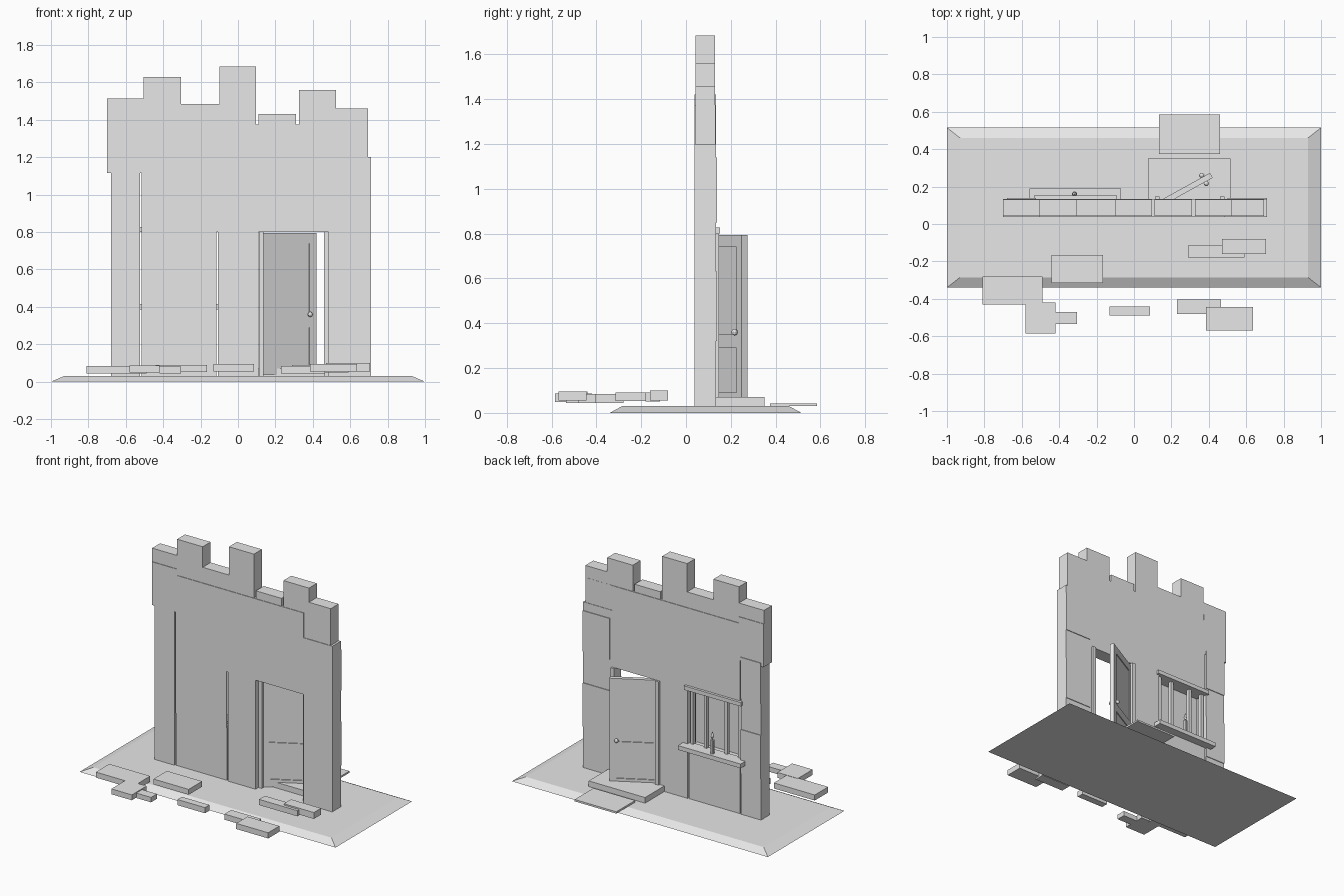
import bpy, bmesh, math
from mathutils import Vector, Matrix

stone = bpy.data.materials.new("plain_grey")
stone.diffuse_color = (0.8, 0.8, 0.8, 1)


def finish(name, bm):
    bmesh.ops.recalc_face_normals(bm, faces=bm.faces)
    me = bpy.data.meshes.new(name)
    bm.to_mesh(me)
    bm.free()
    me.materials.append(stone)
    ob = bpy.data.objects.new(name, me)
    bpy.context.collection.objects.link(ob)
    return ob


def box(name, x0, x1, y0, y1, z0, z1, inset=(0, 0)):
    """Box between two corners; inset shrinks the top face."""
    bm = bmesh.new()
    bmesh.ops.create_cube(bm, size=1)
    c = Vector(((x0 + x1) / 2, (y0 + y1) / 2, (z0 + z1) / 2))
    for v in bm.verts:
        top = v.co.z > 0
        sx = (x1 - x0) - (2 * inset[0] if top else 0)
        sy = (y1 - y0) - (2 * inset[1] if top else 0)
        v.co = c + Vector((v.co.x * sx, v.co.y * sy, v.co.z * (z1 - z0)))
    return finish(name, bm)


def cone(name, x, y, z0, z1, r0, r1, sides=10):
    bm = bmesh.new()
    bmesh.ops.create_cone(bm, cap_ends=True, segments=sides, radius1=r0, radius2=r1,
                          depth=z1 - z0, matrix=Matrix.Translation((x, y, (z0 + z1) / 2)))
    return finish(name, bm)


# Ground slab with sloped rim
box("ground_slab", -1, 1, -0.34, 0.515, 0, 0.03, (0.07, 0.055))

# Wall parts, with narrow open joints beside the window bay
F, B = 0.038, 0.134
box("left_pillar", -0.68, -0.524, F, B, 0.03, 1.115)
box("left_pillar_head", -0.70, -0.505, F, B, 1.115, 1.42)
box("right_pillar", 0.485, 0.71, F, B, 0.03, 1.2)
box("right_pillar_head", 0.47, 0.695, F + 0.004, B - 0.003, 1.2, 1.375)
box("middle_wall", -0.106, 0.11, F, B, 0.03, 0.8)
box("upper_wall", -0.515, 0.486, F, B, 0.8, 1.375)
box("wall_under_window", -0.515, -0.116, F + 0.006, B - 0.003, 0.03, 0.4)
box("window_back_pane", -0.515, -0.116, F, F + 0.01, 0.4, 0.8)

# Battlements: left, right, bottom, top
for x0, x1, z0, z1 in [(-0.70, -0.505, 1.42, 1.515), (-0.505, -0.305, 1.375, 1.63),
                       (-0.305, -0.1, 1.375, 1.485), (-0.1, 0.095, 1.375, 1.685),
                       (0.11, 0.31, 1.375, 1.43), (0.325, 0.525, 1.375, 1.56),
                       (0.525, 0.695, 1.375, 1.46)]:
    box("battlement", x0, x1, 0.042, 0.13, z0, z1)

# Shallow corner stones on the back of the pillars
for z0, z1 in [(0.32, 0.63), (0.85, 1.14)]:
    box("left_corner_stone", -0.68, -0.524, B - 0.01, B + 0.005, z0, z1)
    box("right_corner_stone", 0.5, 0.71, B - 0.01, B + 0.005, z0, z1)

# Window: sill, lintel, frame and bars
box("window_sill", -0.56, -0.07, 0.10, 0.19, 0.385, 0.415)
box("window_lintel", -0.535, -0.09, 0.11, 0.152, 0.8, 0.828)
for x in (-0.502, -0.396, -0.235, -0.129):
    box("window_bar", x - 0.011, x + 0.011, 0.095, 0.12, 0.41, 0.8)

# Candle on the sill
cone("candle", -0.318, 0.16, 0.415, 0.51, 0.014, 0.014)
cone("flame_lower", -0.318, 0.16, 0.518, 0.535, 0.004, 0.011)
cone("flame_upper", -0.318, 0.16, 0.535, 0.57, 0.011, 0.001)
cone("wick", -0.318, 0.16, 0.505, 0.52, 0.003, 0.003, 6)

# Door frame
for x in (0.111, 0.459):
    box("door_jamb", x, x + 0.026, 0.07, 0.148, 0.03, 0.8)

# Open door, built closed then swung around its hinge
door = [box("door_leaf", 0, 0.335, 0, 0.018, 0.035, 0.795)]
for y0, y1 in [(0.018, 0.024), (-0.006, 0)]:
    for x in (0, 0.29):
        door.append(box("door_stile", x, x + 0.045, y0, y1, 0.035, 0.795))
    for z0, z1 in [(0.035, 0.09), (0.29, 0.35), (0.74, 0.795)]:
        door.append(box("door_rail", 0.045, 0.29, y0, y1, z0, z1))
for y in (-0.016, 0.034):
    bm = bmesh.new()
    bmesh.ops.create_uvsphere(bm, u_segments=10, v_segments=6, radius=0.014,
                              matrix=Matrix.Translation((0.29, y, 0.36)))
    door.append(finish("door_knob", bm))
swing = Matrix.Translation((0.125, 0.09, 0)) @ Matrix.Rotation(math.radians(29), 4, 'Z')
for part in door:
    part.data.transform(swing)

# Doorstep and mat
box("doorstep", 0.075, 0.515, 0.13, 0.35, 0.03, 0.07)
box("door_mat", 0.135, 0.46, 0.375, 0.585, 0.03, 0.043)

# Loose paving stones in front: x range, y range, z range
for s in [(-0.81, -0.49, -0.43, -0.28, 0.045, 0.084), (-0.58, -0.42, -0.585, -0.42, 0.048, 0.086),
          (-0.42, -0.305, -0.535, -0.47, 0.045, 0.08), (-0.44, -0.165, -0.315, -0.165, 0.052, 0.09),
          (-0.13, 0.085, -0.49, -0.44, 0.055, 0.095), (0.23, 0.465, -0.48, -0.405, 0.045, 0.085),
          (0.385, 0.635, -0.57, -0.445, 0.055, 0.095), (0.29, 0.59, -0.18, -0.115, 0.05, 0.09),
          (0.47, 0.705, -0.16, -0.08, 0.055, 0.1)]:
    box("paving_stone", *s)
